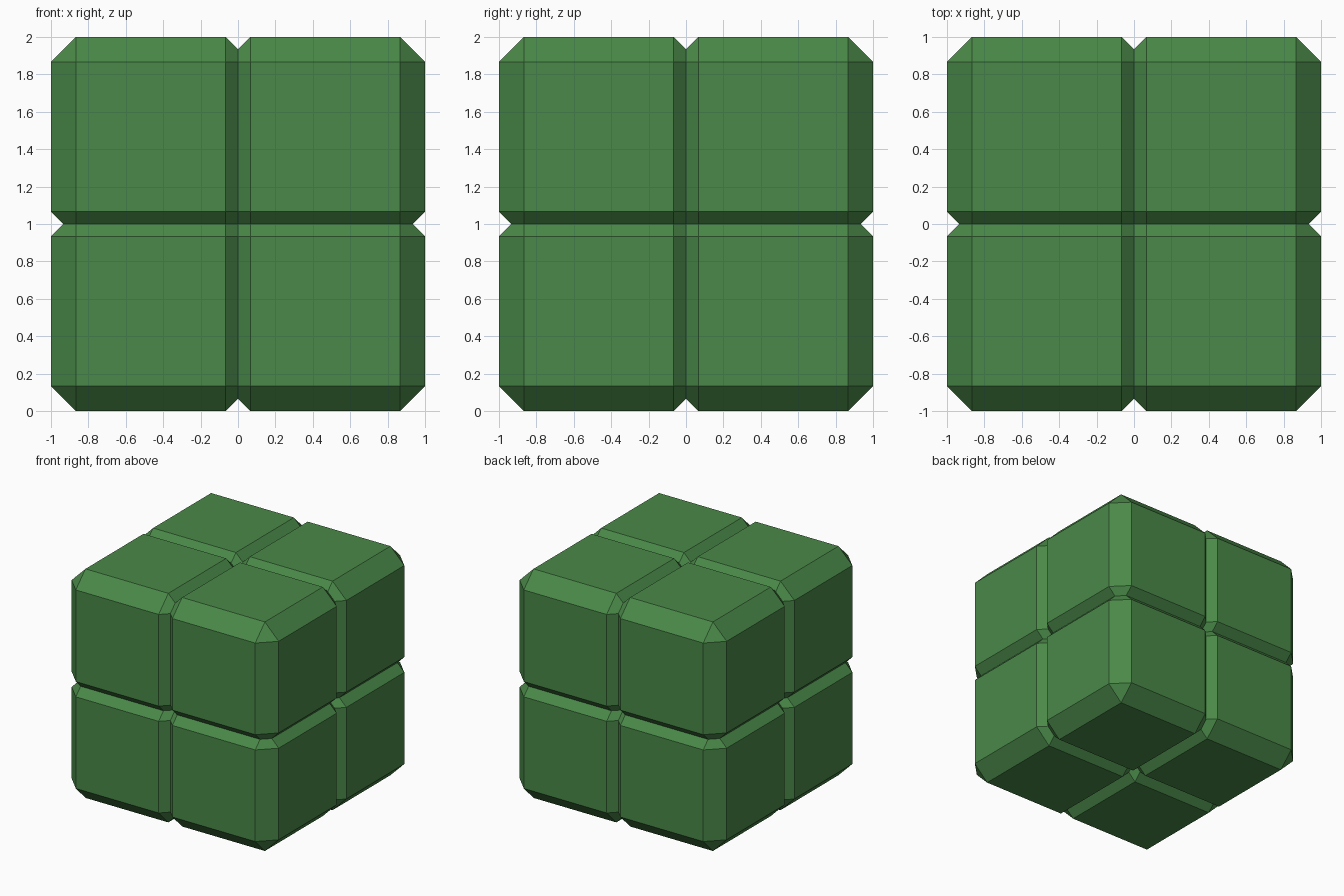
import bpy
import bmesh
from itertools import product

if "Cube" in bpy.data.objects:
    bpy.data.objects.remove(bpy.data.objects["Cube"])

SIZE = 16 / 15        # edge of one block; neighbours overlap slightly
BEVEL = SIZE / 8
OFFSET = 1 - SIZE / 2

green = bpy.data.materials.new("leaf_green")
green.diffuse_color = (0.068, 0.25, 0.065, 1)
green.use_nodes = True
green.node_tree.nodes["Principled BSDF"].inputs["Base Color"].default_value = green.diffuse_color

# One chamfered block, shared by all eight positions
mesh = bpy.data.meshes.new("chamfered_block")
bm = bmesh.new()
bmesh.ops.create_cube(bm, size=SIZE)
bmesh.ops.bevel(bm, geom=bm.edges[:], offset=BEVEL, offset_type='OFFSET',
                segments=1, profile=0.5, affect='EDGES')
bm.to_mesh(mesh)
bm.free()
mesh.materials.append(green)

# Two by two by two stack; the overlapping chamfers form the V grooves
for sx, sy, sz in product((-1, 1), repeat=3):
    name = "block_%s_%s_%s" % ("left" if sx < 0 else "right",
                               "front" if sy < 0 else "back",
                               "lower" if sz < 0 else "upper")
    block = bpy.data.objects.new(name, mesh)
    block.location = (sx * OFFSET, sy * OFFSET, 1 + sz * OFFSET)
    bpy.context.collection.objects.link(block)
